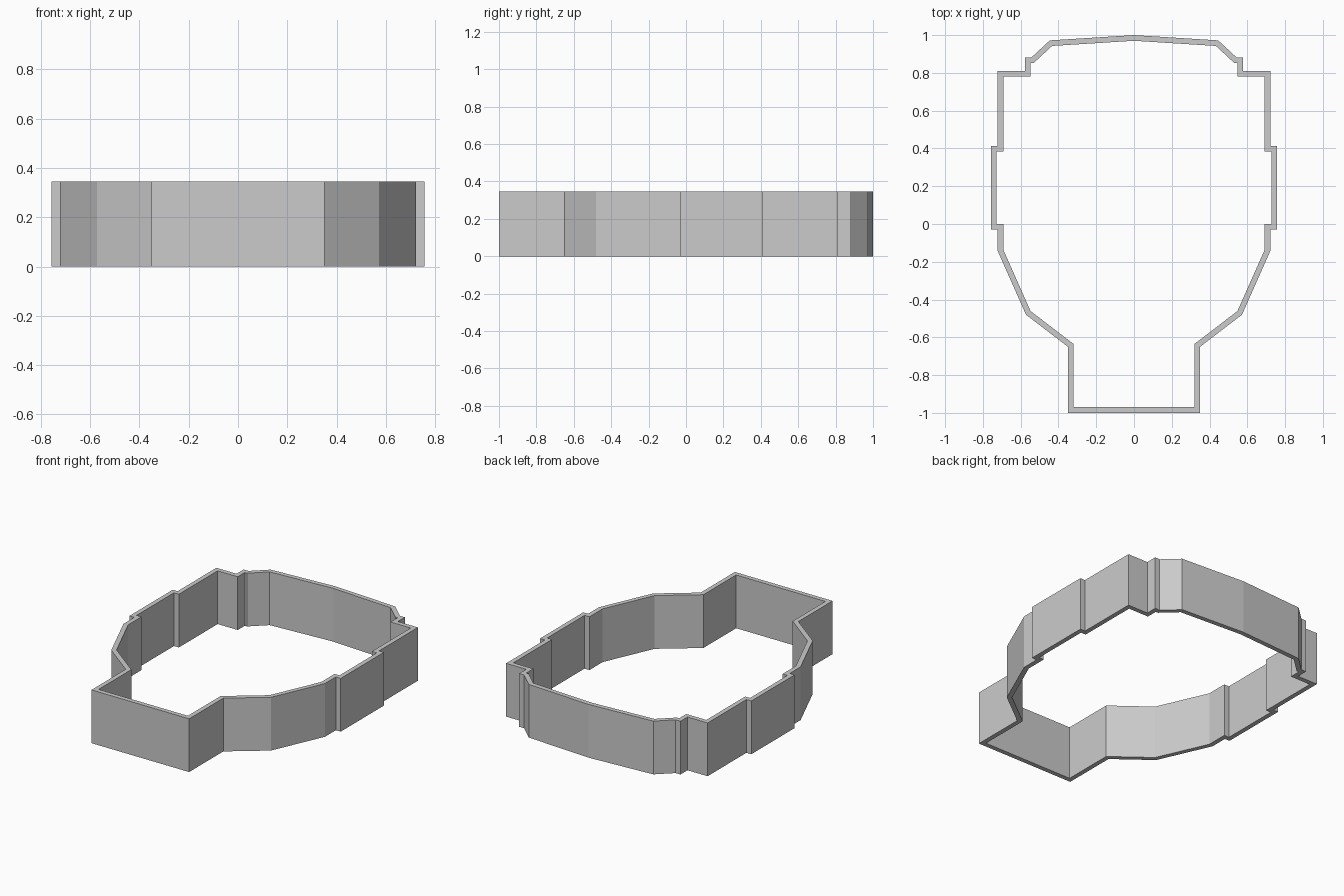
import bpy
import bmesh
from mathutils import Vector

HEIGHT = 0.345
WALL = 0.03

cube = bpy.data.objects.get("Cube")
if cube:
    bpy.data.objects.remove(cube, do_unlink=True)

# Outer outline of the left half, from back centre to front corner
half = [(0, 1), (0.446, 0.972), (0.543, 0.882), (0.578, 0.882), (0.578, 0.81),
        (0.722, 0.81), (0.722, 0.413), (0.757, 0.413), (0.757, -0.03),
        (0.722, -0.03), (0.722, -0.142), (0.572, -0.48), (0.35, -0.65), (0.35, -1)]
outer = [Vector(p) for p in half]
outer += [Vector((-p.x, p.y)) for p in reversed(outer[1:])]


def inset(points, distance):
    """Mitred inward offset of a clockwise outline."""
    result = []
    for i, p in enumerate(points):
        before = (p - points[i - 1]).normalized()
        after = (points[(i + 1) % len(points)] - p).normalized()
        n1 = Vector((before.y, -before.x))
        n2 = Vector((after.y, -after.x))
        result.append(p + (n1 + n2) * distance / (1 + n1.dot(n2)))
    return result


def make_material(name, colour):
    mat = bpy.data.materials.new(name)
    mat.use_nodes = True
    mat.diffuse_color = colour
    mat.node_tree.nodes["Principled BSDF"].inputs["Base Color"].default_value = colour
    return mat


# Closed wall: outer and inner faces joined by top and bottom rims
bm = bmesh.new()
inner = inset(outer, WALL)
loops = [[bm.verts.new((p.x, p.y, z)) for p in line]
         for line, z in ((outer, 0), (outer, HEIGHT), (inner, HEIGHT), (inner, 0))]
count = len(outer)
for a in range(4):
    low, high = loops[a], loops[(a + 1) % 4]
    for i in range(count):
        j = (i + 1) % count
        bm.faces.new((low[i], low[j], high[j], high[i]))
bmesh.ops.recalc_face_normals(bm, faces=bm.faces)

mesh = bpy.data.meshes.new("outline_wall")
bm.to_mesh(mesh)
bm.free()
mesh.materials.append(make_material("plain grey", (0.6, 0.6, 0.6, 1)))
wall = bpy.data.objects.new("outline_wall", mesh)
bpy.context.collection.objects.link(wall)
